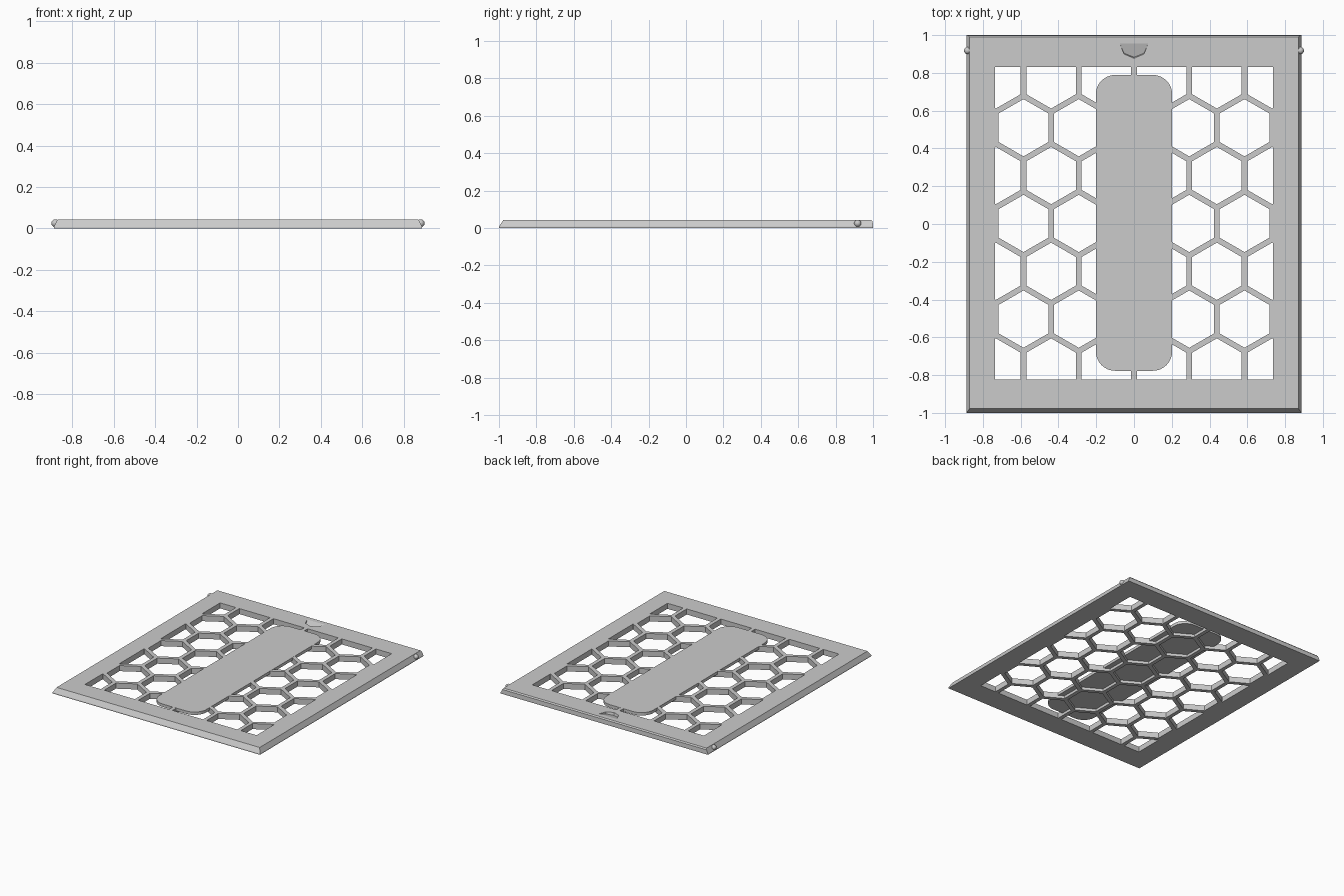
import bpy, bmesh, math
from mathutils import Matrix

if "Cube" in bpy.data.objects:
    bpy.data.objects.remove(bpy.data.objects["Cube"])

TOP = 0.043
PITCH = 0.2925               # honeycomb cell spacing
ROW = PITCH * math.sqrt(3) / 2
WALL = 0.03
WINDOW = (-0.735, 0.735, -0.823, 0.831)

grey = bpy.data.materials.new("plain grey")
grey.diffuse_color = (0.6, 0.6, 0.6, 1)
grey.use_nodes = True
grey.node_tree.nodes["Principled BSDF"].inputs["Base Color"].default_value = grey.diffuse_color


def finish(bm, name):
    bmesh.ops.recalc_face_normals(bm, faces=bm.faces)
    me = bpy.data.meshes.new(name)
    bm.to_mesh(me)
    bm.free()
    me.materials.append(grey)
    ob = bpy.data.objects.new(name, me)
    bpy.context.collection.objects.link(ob)
    return ob


def loft(bm, rings):
    """Closed solid through a stack of equally sized point rings."""
    vs = [[bm.verts.new(p) for p in r] for r in rings]
    n = len(vs[0])
    for a, b in zip(vs, vs[1:]):
        for i in range(n):
            j = (i + 1) % n
            bm.faces.new((a[i], a[j], b[j], b[i]))
    bm.faces.new(vs[0][::-1])
    bm.faces.new(vs[-1])


def prism(bm, pts, z0, z1):
    loft(bm, [[(x, y, z) for x, y in pts] for z in (z0, z1)])


def clip(pts, axis, limit, sign):
    """Keep the part of a convex polygon on one side of an axis line."""
    out = []
    for a, b in zip(pts, pts[1:] + pts[:1]):
        da, db = sign * (limit - a[axis]), sign * (limit - b[axis])
        if da >= 0:
            out.append(a)
        if da * db < 0:
            t = da / (da - db)
            out.append((a[0] + t * (b[0] - a[0]), a[1] + t * (b[1] - a[1])))
    return out


def cut(target, cutter):
    mod = target.modifiers.new("cut", 'BOOLEAN')
    mod.object = cutter
    mod.operation = 'DIFFERENCE'
    mod.solver = 'EXACT'
    cutter.hide_render = True
    cutter.hide_viewport = True
    cutter.display_type = 'WIRE'


# Panel slab: sloping sides and front, small bevel at the back
bm = bmesh.new()
rings = []
for z, side, front, back in ((0, 0, 0, 0), (0.008, 0, 0, 0),
                             (0.034, 0.0135, 0.017, 0.002),
                             (TOP, 0.018, 0.023, 0.010)):
    x = 0.888 - side
    rings.append([(-x, front - 1, z), (x, front - 1, z),
                  (x, 1 - back, z), (-x, 1 - back, z)])
loft(bm, rings)
panel = finish(bm, "honeycomb_panel")

# Hexagonal openings, trimmed to the rectangular window
bm = bmesh.new()
radius = (PITCH - WALL) / math.sqrt(3)
for k in range(-3, 4):
    for i in range(-3, 4):
        cx = (i + 0.5 * (k % 2)) * PITCH
        cy = k * ROW + 0.003
        hexagon = [(cx + radius * math.sin(a * math.pi / 3),
                    cy + radius * math.cos(a * math.pi / 3)) for a in range(6)]
        for axis, limit, sign in ((0, WINDOW[0], -1), (0, WINDOW[1], 1),
                                  (1, WINDOW[2], -1), (1, WINDOW[3], 1)):
            if hexagon:
                hexagon = clip(hexagon, axis, limit, sign)
        if len(hexagon) > 2:
            prism(bm, hexagon, -0.05, 0.1)
cut(panel, finish(bm, "hexagon_cutter"))

# Finger notch: tilted octagonal scoop near the back edge
bm = bmesh.new()
octagon = [(0.075 * math.cos(a * math.pi / 4), 0.075 * math.sin(a * math.pi / 4))
           for a in range(8)]
prism(bm, octagon, 0, 0.08)
bm.transform(Matrix.Translation((0, 0.955, TOP)) @ Matrix.Rotation(math.radians(16), 4, 'X'))
cut(panel, finish(bm, "notch_cutter"))

# Central rounded plate, filling the upper half of the thickness
bm = bmesh.new()
outline = []
for cx, cy, start in ((0.1, 0.687, 0), (-0.1, 0.687, 90),
                      (-0.1, -0.675, 180), (0.1, -0.675, 270)):
    for s in range(9):
        a = math.radians(start + s * 90 / 8)
        outline.append((cx + 0.102 * math.cos(a), cy + 0.102 * math.sin(a)))
prism(bm, outline, 0.021, TOP + 0.0004)
finish(bm, "center_plate")

# Round snap pins on both sides near the back
for side, label in ((-1, "left"), (1, "right")):
    bm = bmesh.new()
    bmesh.ops.create_uvsphere(bm, u_segments=16, v_segments=10, radius=0.019,
                              matrix=Matrix.Translation((side * 0.881, 0.918, 0.025)))
    for f in bm.faces:
        f.smooth = True
    finish(bm, label + "_snap_pin")
